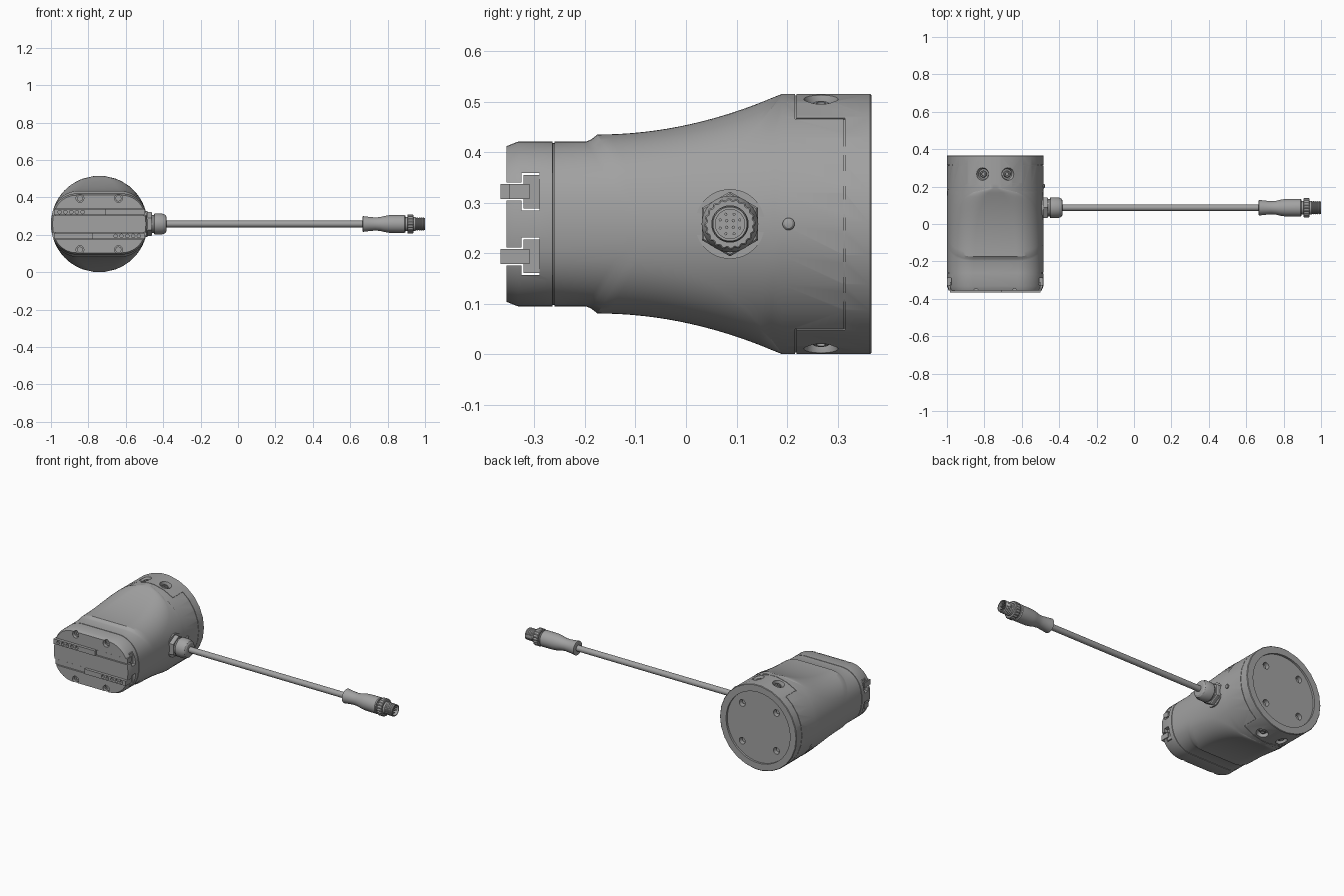
import bpy, bmesh, math
from mathutils import Vector

old = bpy.data.objects.get("Cube")
if old:
    bpy.data.objects.remove(old, do_unlink=True)

CX, CZ, R = -0.742, 0.258, 0.258
X, Y = Vector((1, 0, 0)), Vector((0, 1, 0))

grey = bpy.data.materials.new("satin grey")
grey.use_nodes = True
grey.diffuse_color = (0.36, 0.36, 0.36, 1)
grey.node_tree.nodes["Principled BSDF"].inputs["Base Color"].default_value = (0.36, 0.36, 0.36, 1)


def finish(name, bm):
    bmesh.ops.recalc_face_normals(bm, faces=bm.faces)
    mesh = bpy.data.meshes.new(name)
    bm.to_mesh(mesh)
    bm.free()
    mesh.materials.append(grey)
    ob = bpy.data.objects.new(name, mesh)
    bpy.context.collection.objects.link(ob)
    return ob


def select(ob):
    bpy.ops.object.select_all(action='DESELECT')
    ob.select_set(True)
    bpy.context.view_layer.objects.active = ob


def smooth(ob, angle=30):
    select(ob)
    bpy.ops.object.shade_smooth_by_angle(angle=math.radians(angle))
    return ob


def loft(name, rings):
    """Skin a list of equal closed rings and cap both ends."""
    bm = bmesh.new()
    loops = [[bm.verts.new(p) for p in ring] for ring in rings]
    n = len(loops[0])
    for a, b in zip(loops, loops[1:]):
        for i in range(n):
            j = (i + 1) % n
            bm.faces.new((a[i], a[j], b[j], b[i]))
    bm.faces.new(loops[0])
    bm.faces.new(loops[-1])
    return finish(name, bm)


def lathe(name, prof, origin, axis=X, seg=32, notch=0.0):
    """Revolve (distance, radius) pairs about an axis; notch gives knurling."""
    turn = Vector((0, 0, 1)).rotation_difference(axis)
    rings = []
    for t, r in prof:
        ring = []
        for i in range(seg):
            a = math.tau * i / seg
            k = r - (notch if i % 4 > 1 else 0)
            ring.append(Vector(origin) + turn @ Vector((k * math.cos(a), k * math.sin(a), t)))
        rings.append(ring)
    return smooth(loft(name, rings))


def box(name, lo, hi):
    bm = bmesh.new()
    bmesh.ops.create_cube(bm, size=1)
    for v in bm.verts:
        v.co = [lo[i] if v.co[i] < 0 else hi[i] for i in range(3)]
    return finish(name, bm)


def cut(target, cutters):
    for c in cutters:
        c.hide_render = True
        mod = target.modifiers.new("cut", 'BOOLEAN')
        mod.operation, mod.solver, mod.object = 'DIFFERENCE', 'EXACT', c
        select(target)
        bpy.ops.object.modifier_apply(modifier=mod.name)
        bpy.data.objects.remove(c, do_unlink=True)


def section(h, inset=0.0):
    """Circle flattened to half height h with corner arcs tangent to the circle."""
    rad, h, k = R - inset, h - inset, 0.076
    gap = max(rad - h, 0.0005)
    h = rad - gap
    x0, r = math.sqrt(2 * k * gap), (rad + h) / 2 - k
    t = math.atan2(h - r, x0)
    q = [(rad * math.cos(t * i / 6), rad * math.sin(t * i / 6)) for i in range(6)]
    for i in range(13):
        a = t + (math.pi / 2 - t) * i / 12
        q.append((x0 + r * math.cos(a), h - r + r * math.sin(a)))
    half = q + [(-x, z) for x, z in reversed(q)]
    return half + [(x, -z) for x, z in reversed(half[1:-1])]


# Main housing: round base easing into a flattened neck
rows = [(-0.355, 0.163, 0.009), (-0.332, 0.163, 0), (-0.264, 0.163, 0), (-0.2635, 0.163, 0.003),
        (-0.2605, 0.163, 0.003), (-0.26, 0.163, 0), (-0.198, 0.163, 0), (-0.188, 0.167, 0)]
for i in range(17):
    s = i / 16
    rows.append((-0.175 + 0.365 * s, 0.177 + 0.081 * s * s, 0))
rows += [(0.364, R, 0), (0.367, R, 0.003)]
rings = []
for y, h, inset in rows:
    w = max(0, min(1, (0.19 - y) / 0.365)) if y > -0.2 else 0
    rings.append([(CX + x, y + 0.6 * w * (h - abs(z)), CZ + z) for x, z in section(h, inset)])
body = loft("housing", rings)

SLOTS = (0.064, -0.064)
SCREWS = [(sx, sz) for sx in (-1, 1) for sz in (-1, 1)]
cutters = [lathe("cut", [(0, 0.215), (0.1, 0.215)], (CX, 0.355, CZ), Y, 64)]
# Rail slots and bolt holes in both ends
for dz in SLOTS:
    z = CZ + dz
    cutters += [box("cut", (-1.1, -0.4, z - 0.018), (-0.4, -0.3, z + 0.018)),
                box("cut", (-1.1, -0.325, z - 0.037), (-0.4, -0.29, z + 0.037))]
for sx, sz in SCREWS:
    cutters.append(lathe("cut", [(0, 0.021), (0.1, 0.021)], (CX + sx * 0.103, -0.43, CZ + sz * 0.137), Y, 20))
    cutters.append(lathe("cut", [(0, 0.02), (0.1, 0.02)], (CX + sx * 0.115, 0.325, CZ + sz * 0.115), Y, 20))
# Radial counterbores near the base
for sx, sz in SCREWS:
    d = Vector((sx * math.sin(0.267), 0, sz * math.cos(0.267)))
    c = Vector((CX, 0.267, CZ))
    cutters.append(lathe("cut", [(0.232, 0.028), (0.24, 0.028), (0.262, 0.036), (0.29, 0.036)], c, d, 24))
    lathe("base_screw", [(0.22, 0.018), (0.245, 0.018), (0.248, 0.015), (0.248, 0.009), (0.24, 0.009)], c, d, 20)


# Seam of the stepped base cover
def arc_cutter(y, a0, a1, width):
    ring_list = []
    for i in range(25):
        a = a0 + (a1 - a0) * i / 24
        ring_list.append([(CX + r * math.cos(a), y + e, CZ + r * math.sin(a))
                          for r, e in ((0.254, 0), (0.254, width), (0.27, width), (0.27, 0))])
    return loft("cut", ring_list)


A = math.asin(0.209 / R)
for side in (0, math.pi):
    cutters.append(arc_cutter(0.312, side - A, side + A, 0.003))
    cutters.append(arc_cutter(0.216, side + A, side + math.pi - A, 0.003))
    for e in (-A, A):
        cutters.append(arc_cutter(0.216, side + e - 0.006, side + e + 0.006, 0.099))
cut(body, cutters)
smooth(body, 25)

# Screw heads in the end faces
for sx, sz in SCREWS:
    head = [(0, 0.016), (0.016, 0.016), (0.016, 0.008), (0.01, 0.008)]
    lathe("front_screw", head, (CX + sx * 0.103, -0.325, CZ + sz * 0.137), -Y, 20)
    lathe("back_screw", [(0, 0.014), (0.012, 0.014)], (CX + sx * 0.115, 0.323, CZ + sz * 0.115), Y, 20)

# Gripper rails: one proud jaw strip from each side, lower filler beyond it
for dz, s in zip(SLOTS, (-1, 1)):
    z = CZ + dz
    outer, inner = CX + s * 0.243, CX - s * 0.035
    lo, hi = min(outer, inner), max(outer, inner)
    jaw = box("jaw_strip", (lo, -0.367, z - 0.015), (hi, -0.31, z + 0.015))
    cut(jaw, [lathe("cut", [(0, 0.0095), (0.02, 0.0095)],
                    (CX + s * (0.088 + 0.031 * i), -0.375, z), Y, 14) for i in range(5)])
    box("rail_foot", (CX - 0.237, -0.321, z - 0.033), (CX + 0.237, -0.29, z + 0.033))
    lo, hi = sorted((inner, CX - s * 0.243))
    box("rail_filler", (lo, -0.35, z - 0.015), (hi, -0.31, z + 0.015))

# Indicator button
lathe("indicator", [(0, 0.012), (0.008, 0.012), (0.012, 0.008), (0.013, 0.003)], (CX + R - 0.004, 0.203, CZ), X, 20)

# Cable gland, cable and plug along +x
HUB = (0, 0.087, CZ)
lathe("gland_seat", [(-0.52, 0.069), (-0.485, 0.069)], HUB, X, 48)
lathe("gland_hex", [(-0.5, 0.06), (-0.495, 0.064), (-0.465, 0.064), (-0.46, 0.06)], HUB, X, 6)
lathe("gland_collar", [(-0.47, 0.047), (-0.445, 0.047)], HUB)
lathe("gland_nut", [(-0.45, 0.052), (-0.446, 0.056), (-0.405, 0.056), (-0.388, 0.048), (-0.382, 0.038),
                    (-0.382, 0.02)], HUB)
lathe("cable", [(-0.42, 0.0175), (0.69, 0.0175)], HUB, X, 24)
lathe("plug_sleeve", [(0.666, 0.036), (0.668, 0.042), (0.7, 0.038), (0.735, 0.035), (0.76, 0.037), (0.785, 0.043),
                      (0.81, 0.047), (0.89, 0.048), (0.895, 0.044)], HUB)
lathe("plug_neck", [(0.89, 0.037), (0.95, 0.037)], HUB)
lathe("knurled_ring", [(0.905, 0.048), (0.908, 0.051), (0.935, 0.051), (0.938, 0.048)], HUB, X, 80, 0.003)
thread = [(0.945, 0.032)]
for i in range(5):
    thread += [(0.95 + 0.01 * i, 0.036), (0.955 + 0.01 * i, 0.032)]
thread += [(1.0, 0.034), (1.0, 0.029), (0.97, 0.029)]
lathe("threaded_tip", thread, HUB)
for count, r in ((8, 0.021), (4, 0.009)):
    for i in range(count):
        a = math.tau * (i + 0.5) / count
        lathe("contact_pin", [(0.965, 0.003), (0.99, 0.003)],
              (0, HUB[1] + r * math.cos(a), CZ + r * math.sin(a)), X, 8)
